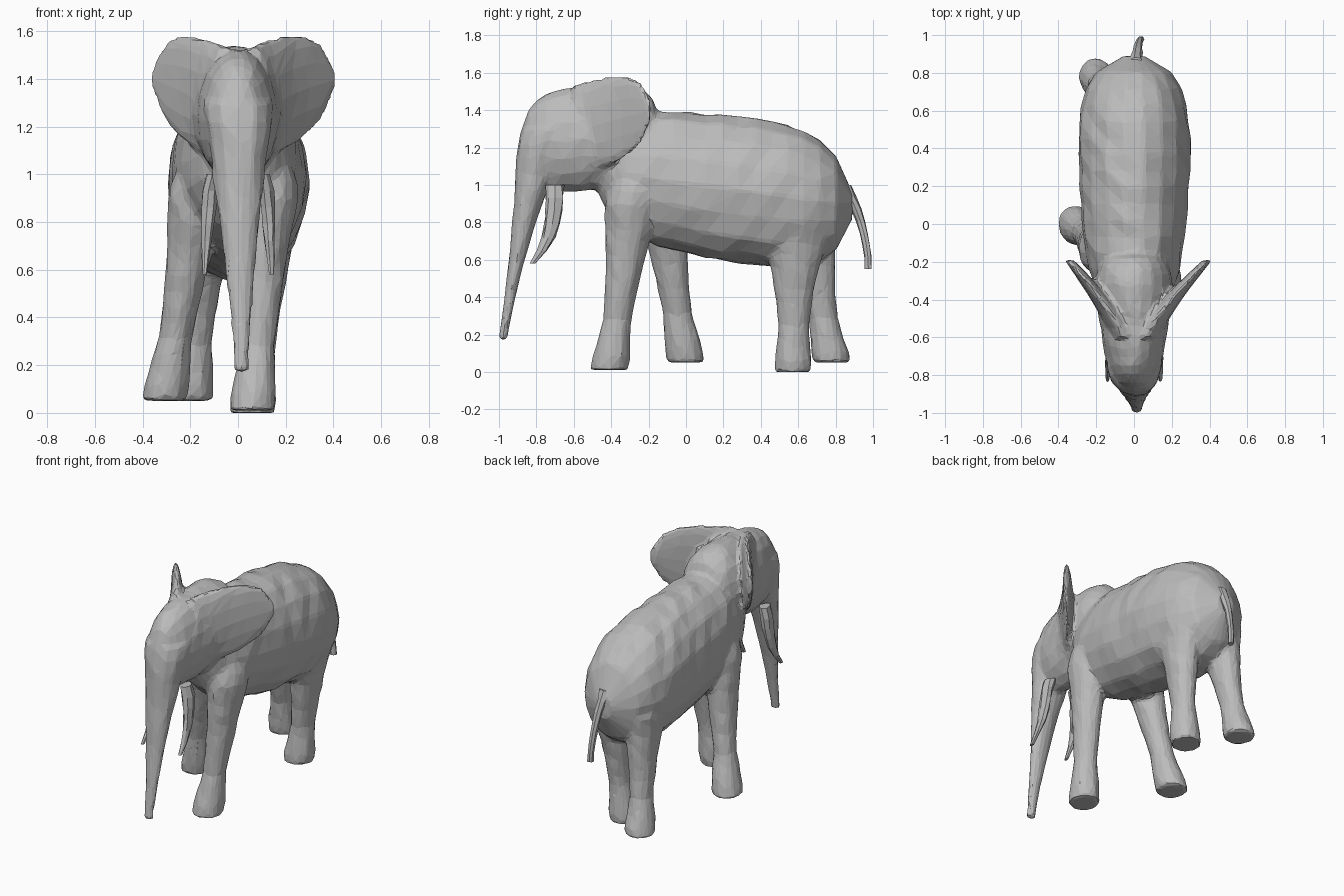
import bpy, bmesh, math, random
from mathutils import Vector

random.seed(4)
if "Cube" in bpy.data.objects:
    bpy.data.objects.remove(bpy.data.objects["Cube"], do_unlink=True)

skin = bpy.data.materials.new("grey skin")
skin.use_nodes = True
grey = (0.5, 0.5, 0.5, 1)
skin.diffuse_color = grey
skin.node_tree.nodes["Principled BSDF"].inputs["Base Color"].default_value = grey
upward = Vector((0, 0, 1))
backward = Vector((0, 1, 0))


def mix(start, end, t):
    return start + (end - start) * t


def sweep(bm, rule, across, steps, sides, rough):
    """Closed loft; rule(t) gives a centre, a width radius and a radius along 'across'."""
    rings = []
    for step in range(steps + 1):
        centre, wide, deep = rule(step / steps)
        ring = []
        for side in range(sides):
            angle = math.tau * side / sides
            offset = Vector((wide * math.cos(angle), 0, 0)) + across * (deep * math.sin(angle))
            ring.append(bm.verts.new(centre + offset * random.uniform(1 - rough, 1 + rough)))
        rings.append(ring)
    for ring, following in zip(rings, rings[1:]):
        for side in range(sides):
            other = (side + 1) % sides
            bm.faces.new((ring[side], ring[other], following[other], following[side]))
    bm.faces.new(rings[0])
    bm.faces.new(rings[-1])


def finish(name, bm):
    bmesh.ops.recalc_face_normals(bm, faces=bm.faces)
    mesh = bpy.data.meshes.new(name)
    bm.to_mesh(mesh)
    bm.free()
    mesh.materials.append(skin)
    obj = bpy.data.objects.new(name, mesh)
    bpy.context.collection.objects.link(obj)
    return obj


def barrel(bm, front, back, widths, heights, power):
    """Long rounded mass, running front to back; a higher power gives blunter ends."""
    def rule(t):
        bulge = math.sqrt(1.03 - abs(2 * t - 1) ** power)
        return front.lerp(back, t), mix(*widths, t) * bulge, mix(*heights, t) * bulge
    sweep(bm, rule, upward, steps=16, sides=18, rough=0.025)


def leg(bm, hip, foot, thigh):
    """Leg with a domed top that narrows from the thigh and flares at the foot."""
    def rule(t):
        taper = (1 - t) ** 2
        flare = max(0, min(t, 0.93) - 0.75) * 0.17
        dome = math.sqrt(min(1, 0.1 + 5 * t))
        centre = hip.lerp(foot, t ** 1.2)
        centre.z = mix(hip.z, foot.z, t)
        return centre, (0.065 + 0.09 * taper) * dome + flare, (0.07 + thigh * taper) * dome + flare
    sweep(bm, rule, backward, steps=16, sides=12, rough=0.05)


def trunk_rule(t):
    centre = Vector((0.015 * t, -0.73 - 0.25 * t ** 0.75, mix(1.3, 0.17, t)))
    return centre, 0.03 + 0.12 * (1 - t) ** 1.3, 0.025 + 0.13 * (1 - t) ** 2


def ear(bm, spread):
    """Flap that grows out of the head, thick at its root and thin at the rim."""
    def rule(t):
        centre = Vector((spread * mix(0.06, 0.39, t ** 1.2), mix(-0.6, -0.19, t), mix(1.29, 1.4, t)))
        return centre, mix(0.08, 0.025, t), 0.24 * math.sqrt(1.06 - t ** 4)
    sweep(bm, rule, upward, steps=10, sides=14, rough=0.03)


# Torso, head, trunk and ears
body = bmesh.new()
barrel(body, Vector((0, -0.5, 1.08)), Vector((0, 0.89, 0.89)), (0.25, 0.32), (0.36, 0.41), 3.4)
barrel(body, Vector((0, -0.89, 1.22)), Vector((0, -0.13, 1.28)), (0.13, 0.23), (0.27, 0.28), 4)
sweep(body, trunk_rule, backward, steps=14, sides=12, rough=0.05)
ear(body, 1)
ear(body, -0.88)

# Four legs in mid stride: front left, front right, back left, back right
leg(body, Vector((0.14, -0.27, 1.1)), Vector((0.06, -0.41, 0.01)), thigh=0.12)
leg(body, Vector((-0.15, -0.15, 1.1)), Vector((-0.31, 0, 0.05)), thigh=0.12)
leg(body, Vector((0.14, 0.59, 1)), Vector((0.06, 0.57, 0)), thigh=0.2)
leg(body, Vector((-0.13, 0.62, 1)), Vector((-0.2, 0.78, 0.05)), thigh=0.16)

# Fuse these masses into one faceted skin
body_object = finish("body", body)
fuse = body_object.modifiers.new("fuse", "REMESH")
fuse.mode = "VOXEL"
fuse.voxel_size = 0.015
blend = body_object.modifiers.new("blend", "SMOOTH")
blend.factor = 0.5
blend.iterations = 6
facet = body_object.modifiers.new("facet", "DECIMATE")
facet.ratio = 0.07


def tusk(name, direction):
    """Tapering tusk that drops from the jaw and bends forward."""
    def rule(t):
        centre = Vector((direction * (0.1 + 0.04 * math.sqrt(t)),
                         -0.7 - 0.12 * t ** 3, mix(1, 0.58, t)))
        thin = 1 - 0.7 * t ** 2
        return centre, 0.033 * thin, 0.05 * thin
    bm = bmesh.new()
    sweep(bm, rule, backward, steps=6, sides=7, rough=0.15)
    finish(name, bm)


tusk("left_tusk", 1)
tusk("right_tusk", -1)


# Tail, hanging behind the rump
def tail_rule(t):
    centre = Vector((0.01 + 0.025 * t, 0.975 - 0.13 * (1 - t) ** 2, mix(1, 0.55, t)))
    radius = 0.02 + 0.02 * (1 - t) ** 3
    return centre, radius, radius


tail = bmesh.new()
sweep(tail, tail_rule, backward, steps=7, sides=7, rough=0.15)
finish("tail", tail)
